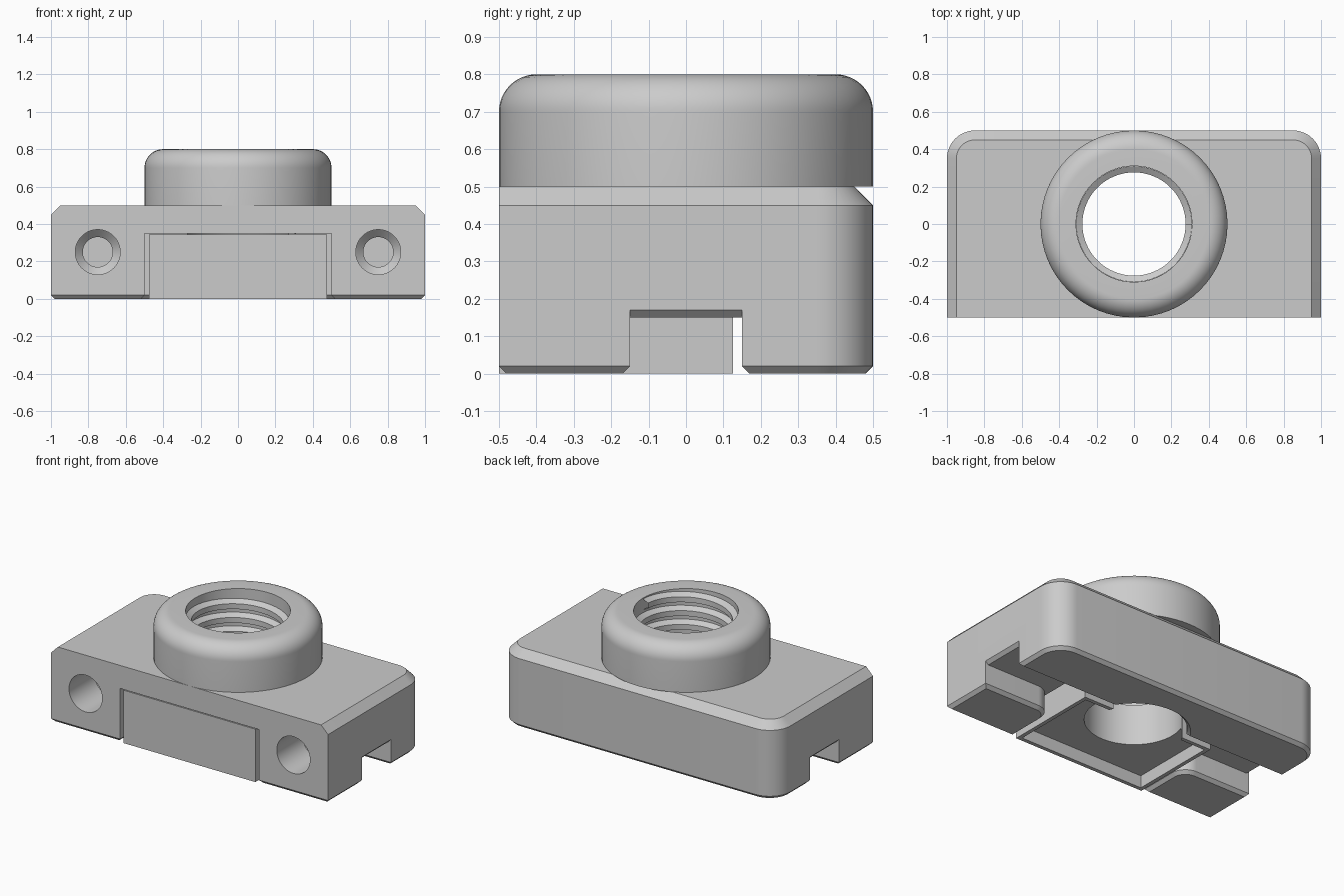
import bpy, bmesh
from math import sin, cos, pi
from mathutils import Vector, Matrix

if "Cube" in bpy.data.objects:
    bpy.data.objects.remove(bpy.data.objects["Cube"], do_unlink=True)

grey = bpy.data.materials.new("plain_grey")
grey.use_nodes = True
grey.diffuse_color = (0.6, 0.6, 0.6, 1)
grey.node_tree.nodes["Principled BSDF"].inputs["Base Color"].default_value = (0.6, 0.6, 0.6, 1)

SIDES = 64


def finish(bm, name, recalc=True):
    if recalc:
        bmesh.ops.recalc_face_normals(bm, faces=bm.faces)
    mesh = bpy.data.meshes.new(name)
    bm.to_mesh(mesh)
    bm.free()
    obj = bpy.data.objects.new(name, mesh)
    bpy.context.collection.objects.link(obj)
    mesh.materials.append(grey)
    return obj


def rounded(corners):
    """Outline from (x, y, radius) square corners."""
    pts = []
    for i, (x, y, r) in enumerate(corners):
        p = Vector((x, y))
        if r == 0:
            pts.append(p)
            continue
        u = (Vector(corners[i - 1][:2]) - p).normalized()
        v = (Vector(corners[(i + 1) % len(corners)][:2]) - p).normalized()
        c = p + (u + v) * r
        for k in range(13):
            t = k / 12 * pi / 2
            pts.append(c - r * (v * cos(t) + u * sin(t)))
    return pts


def prism(name, outline, z0, z1, bottom=0, top=0):
    """Extruded outline; the top chamfer leaves the front edge square."""
    bm = bmesh.new()
    face = bm.faces.new([bm.verts.new((p.x, p.y, z0)) for p in outline])
    ext = bmesh.ops.extrude_face_region(bm, geom=[face])
    bmesh.ops.translate(bm, vec=(0, 0, z1 - z0),
                        verts=[g for g in ext["geom"] if isinstance(g, bmesh.types.BMVert)])
    bmesh.ops.recalc_face_normals(bm, faces=bm.faces)
    for z, size in ((z0, bottom), (z1, top)):
        if size:
            edges = [e for e in bm.edges if all(abs(v.co.z - z) < 1e-5 for v in e.verts)
                     and not (z == z1 and all(v.co.y < -0.499 for v in e.verts))]
            bmesh.ops.bevel(bm, geom=edges, offset=size, segments=1, affect='EDGES')
    return finish(bm, name)


def box(name, lo, hi):
    return prism(name, rounded([(lo[0], lo[1], 0), (hi[0], lo[1], 0),
                                (hi[0], hi[1], 0), (lo[0], hi[1], 0)]), lo[2], hi[2])


def lathe(name, profile, closed=False):
    """Spin (radius, z) points about the z axis; open profiles end on the axis."""
    bm = bmesh.new()
    vs = [bm.verts.new((r, 0, z)) for r, z in profile]
    es = [bm.edges.new(pair) for pair in zip(vs, vs[1:])]
    if closed:
        es.append(bm.edges.new((vs[-1], vs[0])))
    bmesh.ops.spin(bm, geom=vs + es, cent=(0, 0, 0), axis=(0, 0, 1),
                   angle=2 * pi, steps=SIDES, use_duplicate=False)
    bmesh.ops.remove_doubles(bm, verts=bm.verts, dist=1e-5)
    return finish(bm, name)


def combine(obj, other, operation='DIFFERENCE'):
    mod = obj.modifiers.new("cut", 'BOOLEAN')
    mod.operation, mod.solver, mod.object = operation, 'EXACT', other
    bpy.ops.object.select_all(action='DESELECT')
    bpy.context.view_layer.objects.active = obj
    obj.select_set(True)
    bpy.ops.object.modifier_apply(modifier=mod.name)
    bpy.data.objects.remove(other, do_unlink=True)


# Main block and the three feet below it
body = prism("body", rounded([(-1, -0.5, 0), (1, -0.5, 0), (1, 0.5, 0.15), (-1, 0.5, 0.15)]),
             0.15, 0.5, top=0.05)
back_foot = prism("back_foot", rounded([(-1, 0.15, 0), (1, 0.15, 0), (1, 0.5, 0.15), (-1, 0.5, 0.15)]),
                  0, 0.15, bottom=0.02)
combine(body, back_foot, 'UNION')
for s in (-1, 1):
    foot = prism("front_foot", rounded([(s, -0.5, 0), (s, -0.15, 0), (s * 0.5, -0.15, 0.1), (s * 0.5, -0.5, 0)]),
                 0, 0.15, bottom=0.02)
    combine(body, foot, 'UNION')

# Front recess, main bore with a chamfered mouth
combine(body, box("recess_cutter", (-0.5, -0.6, 0.1), (0.5, 0.15, 0.35)))
combine(body, lathe("bore_cutter", [(0, -0.02), (0.35, -0.02), (0.31, 0.02), (0.31, 0.6), (0, 0.6)]))

for s in (-1, 1):
    # Chamfer over each slot end
    edge = box("slot_edge_cutter", (-0.01414, -0.15, -0.01414), (0.01414, 0.15, 0.01414))
    edge.data.transform(Matrix.Translation((s, 0, 0.15)) @ Matrix.Rotation(pi / 4, 4, 'Y'))
    combine(body, edge)
    # Stepped screw hole in the front
    hole = lathe("screw_hole_cutter", [(0, -0.1), (0.12, -0.1), (0.12, 0.26), (0.08, 0.3), (0.08, 0.4), (0, 0.4)])
    hole.data.transform(Matrix.Translation((s * 0.75, -0.5, 0.25)) @ Matrix.Rotation(-pi / 2, 4, 'X'))
    combine(body, hole)

# Insert sitting in the recess, hollowed slightly from below
insert = box("insert", (-0.475, -0.5, 0), (0.475, 0.125, 0.345))
combine(insert, box("pocket_cutter", (-0.45, -0.475, -0.1), (0.45, 0.1, 0.08)))
combine(insert, lathe("insert_bore_cutter", [(0, -0.1), (0.29, -0.1), (0.29, 0.5), (0, 0.5)]))

# Round collar with a filleted rim
rim = [(0.4 + 0.1 * sin(k * pi / 24), 0.7 + 0.1 * cos(k * pi / 24)) for k in range(13)]
collar = lathe("collar", [(0.31, 0.5), (0.31, 0.8)] + rim + [(0.5, 0.5)], closed=True)

# Helical thread lining the bore
pitch, turns = 0.09, 4
bm = bmesh.new()
vs = [bm.verts.new((r, 0, 0.345 + z)) for r, z in
      ((0.309, 0), (0.309, 0.02), (0.276, 0.035), (0.276, 0.07), (0.309, pitch))]
es = [bm.edges.new(pair) for pair in zip(vs, vs[1:])]
bmesh.ops.spin(bm, geom=vs + es, cent=(0, 0, 0), axis=(0, 0, 1), angle=2 * pi * turns,
               steps=SIDES * turns, dvec=(0, 0, pitch / SIDES), use_duplicate=False)
bmesh.ops.remove_doubles(bm, verts=bm.verts, dist=1e-5)
bm.normal_update()
for f in bm.faces:
    c = f.calc_center_median()
    if f.normal.x * c.x + f.normal.y * c.y > 0:
        f.normal_flip()
thread = finish(bm, "thread", recalc=False)

# Smooth curved walls, keep hard edges
for obj in (body, insert, collar, thread):
    bpy.ops.object.select_all(action='DESELECT')
    bpy.context.view_layer.objects.active = obj
    obj.select_set(True)
    bpy.ops.object.shade_smooth_by_angle(angle=pi / 6)
